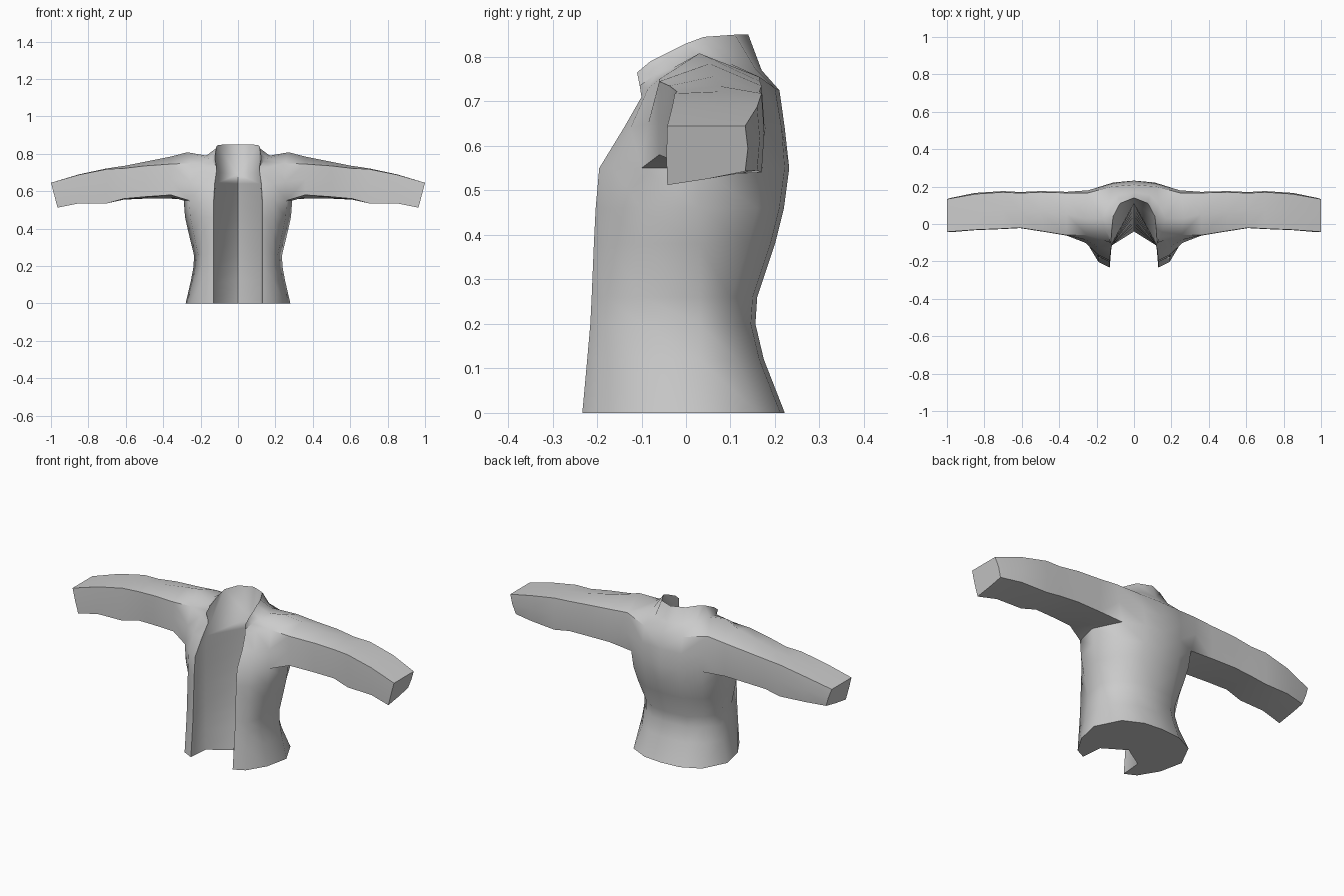
import bpy, bmesh, math

cube = bpy.data.objects.get("Cube")
if cube:
    bpy.data.objects.remove(cube, do_unlink=True)

mat = bpy.data.materials.new("light_grey_cloth")
mat.use_nodes = True
mat.diffuse_color = (0.6, 0.6, 0.6, 1)
mat.node_tree.nodes["Principled BSDF"].inputs["Base Color"].default_value = (0.6, 0.6, 0.6, 1)

bm = bmesh.new()


def ring(points):
    return [bm.verts.new(p) for p in points]


def body_ring(z, back, side, front):
    """Half outline: centre back, round the side, front edge, then the recessed opening."""
    centre = -0.04 + 0.15 * z / 0.69
    outline = [(0, back), (0.11, back - 0.01), (side * 0.76, back - 0.06), (side, 0.03),
               (side * 0.9, -0.1), (0.19, front + 0.03), (0.13, front), (0.12, -0.115), (0, centre)]
    return ring([(x, y, z) for x, y in outline])


# Torso from hem to armpit: height, back depth, half width, front depth
levels = [(0, .222, .28, -.233), (.12, .175, .252, -.222), (.2, .156, .237, -.215),
          (.26, .16, .236, -.212), (.38, .2, .265, -.207), (.46, .22, .283, -.203),
          (.55, .232, .29, -.195)]
rows = [body_ring(*lv) for lv in levels]

# Chest and shoulder rows around the armhole
rows.append(ring([(0, .222, .64), (.12, .215, .64), (.245, .18, .65), (.2, .04, .68), (.255, -.085, .65),
                  (.19, -.125, .64), (.125, -.14, .64), (.118, -.11, .64), (0, .1, .64)]))
rows.append(ring([(0, .21, .725), (.12, .2, .73), (.25, .165, .755), (.27, .03, .808), (.25, -.06, .75),
                  (.17, -.085, .73), (.115, -.1, .71), (.11, -.09, .70), (0, .11, .69)]))
hole = {(6, 2), (6, 3), (7, 2), (7, 3)}
for i in range(len(rows) - 1):
    for j in range(8):
        if (i, j) not in hole:
            a, b = rows[i], rows[i + 1]
            bm.faces.new((a[j], b[j], b[j + 1], a[j + 1]))

# Collar base and rim
base = ring([(0, .17, .77), (.085, .155, .775), (.135, .1, .785), (.17, .03, .79), (.155, -.03, .775),
             (.137, -.07, .76), (.116, -.104, .735)])
rim = ring([(0, .14, .85), (.075, .11, .85), (.112, .04, .845), (.116, .0, .83), (.12, -.04, .81),
            (.122, -.08, .79), (.122, -.11, .765)])
for a, b in ((rows[8], base), (base, rim)):
    for j in range(6):
        bm.faces.new((a[j], b[j], b[j + 1], a[j + 1]))

# Inside of the collar
corner, centre = rows[8][7], rows[8][8]
for a, b, c in [(centre, rim[0], rim[1]), (centre, rim[1], rim[2]), (centre, rim[2], corner)] + \
        [(corner, rim[j], rim[j + 1]) for j in range(2, 6)] + \
        [(corner, rim[6], base[6]), (corner, base[6], rows[8][6])]:
    bm.faces.new((a, b, c))

# Hem cap in two pieces split along the back
hem = rows[0]
bm.faces.new([hem[0], hem[1], hem[2], hem[3], hem[4], hem[7], hem[8]])
bm.faces.new([hem[4], hem[5], hem[6], hem[7]])

# Sleeve: x, front y, back y, ridge z, upper edge z, lower front z, lower back z, lower x shift
sleeve = [(.36, -.06, .166, .785, .745, .58, .56, 0), (.5, -.037, .17, .757, .735, .57, .56, 0),
          (.61, -.02, .165, .735, .722, .56, .555, 0), (.7, -.025, .17, .722, .718, .535, .54, 0),
          (.85, -.031, .16, .69, .688, .535, .545, 0), (1, -.042, .133, .645, .645, .512, .543, -.035)]
prev = [rows[8][3], rows[8][2], rows[7][2], rows[6][2], rows[6][3], rows[6][4], rows[7][4], rows[8][4]]
bm.verts.remove(rows[7][3])
for x, f, b, top, up, lf, lb, shift in sleeve:
    m, xl, xm = (f + b) / 2, x + shift, x + shift / 2
    cur = ring([(x, m, top), (x, b, up), (xm, b + .006, (up + lb) / 2), (xl, b, lb),
                (xl, m, (lf + lb) / 2 - .002), (xl, f, lf), (xm, f - .002, (up + lf) / 2), (x, f, up)])
    for j in range(8):
        k = (j + 1) % 8
        bm.faces.new((prev[j], prev[k], cur[k], cur[j]))
    prev = cur
bm.faces.new(prev)

# Mirror the half and weld along the centre
geom = bm.verts[:] + bm.edges[:] + bm.faces[:]
bmesh.ops.mirror(bm, geom=geom, axis="X", merge_dist=0.0005)
bmesh.ops.remove_doubles(bm, verts=bm.verts[:], dist=0.0005)
bmesh.ops.recalc_face_normals(bm, faces=bm.faces[:])

mesh = bpy.data.meshes.new("jacket")
bm.to_mesh(mesh)
bm.free()
mesh.materials.append(mat)
jacket = bpy.data.objects.new("jacket", mesh)
bpy.context.collection.objects.link(jacket)
bpy.ops.object.select_all(action="DESELECT")
jacket.select_set(True)
bpy.context.view_layer.objects.active = jacket
bpy.ops.object.shade_smooth_by_angle(angle=math.radians(50))
